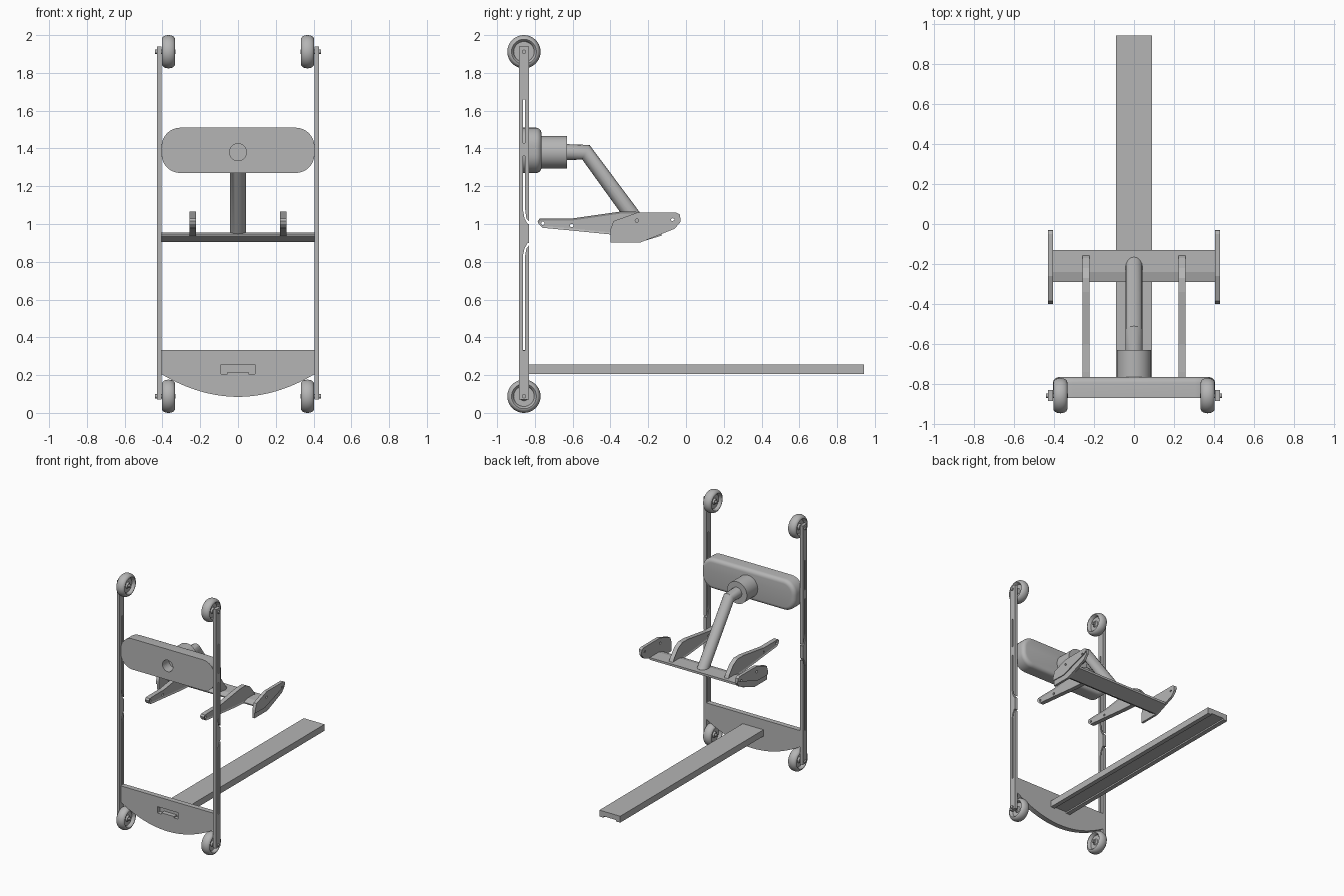
import bpy, bmesh, math
from mathutils import Vector, Matrix

cube = bpy.data.objects.get("Cube")
if cube:
    bpy.data.objects.remove(cube, do_unlink=True)

grey = bpy.data.materials.new("plain_grey")
grey.use_nodes = True
COLOUR = (0.46, 0.46, 0.46, 1)
grey.diffuse_color = COLOUR
for node in grey.node_tree.nodes:
    if node.type == 'BSDF_PRINCIPLED':
        node.inputs["Base Color"].default_value = COLOUR


def select(ob):
    bpy.ops.object.select_all(action='DESELECT')
    ob.select_set(True)
    bpy.context.view_layer.objects.active = ob


def finish(name, bm, smooth=False):
    bmesh.ops.recalc_face_normals(bm, faces=bm.faces[:])
    mesh = bpy.data.meshes.new(name)
    bm.to_mesh(mesh)
    bm.free()
    mesh.materials.append(grey)
    ob = bpy.data.objects.new(name, mesh)
    bpy.context.collection.objects.link(ob)
    select(ob)
    if smooth:
        bpy.ops.object.shade_smooth_by_angle(angle=math.radians(35))
    return ob


def prism_bm(points, axis, a, b):
    """Extrude a profile: (y, z) points along x, or (x, z) points along y."""
    bm = bmesh.new()
    place = (lambda p: (a, p[0], p[1])) if axis == 'x' else (lambda p: (p[0], a, p[1]))
    face = bm.faces.new([bm.verts.new(place(p)) for p in points])
    geo = bmesh.ops.extrude_face_region(bm, geom=[face])["geom"]
    move = Vector((b - a, 0, 0)) if axis == 'x' else Vector((0, b - a, 0))
    bmesh.ops.translate(bm, vec=move, verts=[v for v in geo if isinstance(v, bmesh.types.BMVert)])
    bmesh.ops.recalc_face_normals(bm, faces=bm.faces[:])
    return bm


def prism(name, points, axis, a, b, smooth=False):
    return finish(name, prism_bm(points, axis, a, b), smooth)


def box(y0, y1, z0, z1):
    return [(y0, z0), (y1, z0), (y1, z1), (y0, z1)]


def circle(cy, cz, r, n=24):
    return [(cy + r * math.cos(2 * math.pi * i / n), cz + r * math.sin(2 * math.pi * i / n))
            for i in range(n)]


def cut(ob, cutter):
    cutter.hide_render = True
    mod = ob.modifiers.new("cut", 'BOOLEAN')
    mod.operation = 'DIFFERENCE'
    mod.solver = 'EXACT'
    mod.object = cutter
    select(ob)
    bpy.ops.object.modifier_apply(modifier=mod.name)
    bpy.data.objects.remove(cutter, do_unlink=True)


def wheel(name, x, y, z):
    # Half section from the hub out over the round tyre, spun about x
    w, r = 0.036, 0.088
    section = [(-0.024, 0), (-0.024, 0.018), (-0.012, 0.024), (-0.012, 0.054), (-0.03, 0.06)]
    section += [(-w * math.cos(t) * 0.98, 0.066 + (r - 0.066) * math.sin(t))
                for t in [math.pi * i / 10 for i in range(6)]]
    section += [(-u, v) for u, v in reversed(section[:-1])]
    bm = bmesh.new()
    verts = [bm.verts.new((u, v, 0)) for u, v in section]
    edges = [bm.edges.new(pair) for pair in zip(verts, verts[1:])]
    bmesh.ops.spin(bm, geom=verts + edges, cent=(0, 0, 0), axis=(1, 0, 0),
                   angle=2 * math.pi, steps=40, use_duplicate=False)
    bmesh.ops.remove_doubles(bm, verts=bm.verts[:], dist=0.0002)
    bmesh.ops.translate(bm, vec=(x, y, z), verts=bm.verts[:])
    return finish(name, bm, True)


WHEEL_Y = -0.858
SLOTS = [
    box(-0.864, -0.852, 1.43, 1.66),
    [(-0.864, 1.36), (-0.852, 1.36), (-0.852, 1.08), (-0.845, 1.03), (-0.82, 1.0),
     (-0.838, 1.0), (-0.855, 1.03), (-0.864, 1.08)],
    [(-0.864, 0.33), (-0.852, 0.33), (-0.852, 0.83), (-0.845, 0.87), (-0.82, 0.9),
     (-0.838, 0.9), (-0.855, 0.87), (-0.864, 0.83)],
]
FIN = [(-0.78, 1.0), (-0.785, 1.015), (-0.775, 1.028), (-0.74, 1.03), (-0.6, 1.03),
       (-0.34, 1.067), (-0.27, 1.067), (-0.22, 1.04), (-0.17, 0.98), (-0.15, 0.94),
       (-0.26, 0.935), (-0.4, 0.945), (-0.6, 0.965), (-0.76, 0.98)]
GRIP = [(-0.4, 0.945), (-0.285, 0.942), (-0.06, 1.015), (-0.03, 1.03), (-0.032, 1.05),
        (-0.05, 1.06), (-0.26, 1.06), (-0.385, 1.015), (-0.4, 0.97)]
FLANGE = [(-0.4, 0.903), (-0.24, 0.903), (-0.06, 0.975), (-0.03, 1.01), (-0.03, 1.03),
          (-0.06, 1.02), (-0.285, 0.95), (-0.4, 0.95)]

for side, s in (("left", 1), ("right", -1)):
    # Slotted upright with wheels and axle bolts at both ends
    rail = prism(side + "_rail", box(-0.885, -0.83, 0.07, 1.94), 'x', s * 0.405, s * 0.43)
    for slot in SLOTS:
        cut(rail, prism("slot_cutter", slot, 'x', s * 0.39, s * 0.45))
    for end, z in (("lower", 0.088), ("upper", 1.912)):
        wheel(f"{side}_{end}_wheel", s * 0.368, WHEEL_Y, z)
        prism(f"{side}_{end}_axle", circle(WHEEL_Y, z, 0.011, 16), 'x', s * 0.33, s * 0.44, True)

    # Tapered fin with a recessed panel on each face
    bm = prism_bm(FIN, 'x', s * 0.222, s * 0.257)
    for f in [f for f in bm.faces if abs(f.normal.x) > 0.9]:
        bmesh.ops.inset_region(bm, faces=[f], thickness=0.011, depth=-0.005)
    fin = finish(side + "_fin", bm)
    for y, z in ((-0.758, 1.004), (-0.605, 0.992)):
        cut(fin, prism("hole_cutter", circle(y, z, 0.009, 12), 'x', s * 0.2, s * 0.28))

    # End plate of the crossbar, with a thinner lower flange
    plate = prism(side + "_end_plate", GRIP, 'x', s * 0.405, s * 0.43)
    for y, z in ((-0.26, 1.018), (-0.07, 1.022)):
        cut(plate, prism("hole_cutter", circle(y, z, 0.009, 12), 'x', s * 0.39, s * 0.45))
    prism(side + "_end_flange", FLANGE, 'x', s * 0.405, s * 0.423)

# Bent crossbar between the end plates
prism("crossbar", [(-0.29, 0.935), (-0.24, 0.905), (-0.13, 0.938), (-0.13, 0.955),
                   (-0.24, 0.955), (-0.29, 0.942)], 'x', -0.405, 0.405)

# Rounded pad with softened back edges and a round socket in front
pad = []
R = 0.1
for cx, cz, start in ((0.305, 1.41, 0), (-0.305, 1.41, 1), (-0.305, 1.37, 2), (0.305, 1.37, 3)):
    pad += [(cx + R * math.cos(t), cz + R * math.sin(t))
            for t in [(start + i / 8) * math.pi / 2 for i in range(9)]]
bm = prism_bm(pad, 'y', -0.87, -0.765)
rim = [e for e in bm.edges if all(v.co.y > -0.77 for v in e.verts)]
bmesh.ops.bevel(bm, geom=rim, offset=0.03, segments=5, profile=0.5, affect='EDGES')
pad_ob = finish("pad", bm, True)
cut(pad_ob, prism("socket_cutter", circle(0, 1.38, 0.045, 32), 'y', -0.9, -0.79))

# Pivot housing and the bent arm down to the crossbar
prism("pivot_housing", circle(0, 1.38, 0.086, 40), 'y', -0.78, -0.63, True)
curve = bpy.data.curves.new("arm", 'CURVE')
curve.dimensions = '3D'
curve.bevel_depth = 0.043
curve.bevel_resolution = 6
curve.use_fill_caps = True
path = curve.splines.new('POLY')
path.points.add(2)
for p, (y, z) in zip(path.points, ((-0.64, 1.38), (-0.53, 1.38), (-0.2, 0.93))):
    p.co = (0, y, z, 1)
curve.materials.append(grey)
arm = bpy.data.objects.new("arm", curve)
bpy.context.collection.objects.link(arm)
select(arm)
bpy.ops.object.convert(target='MESH')
bpy.ops.object.shade_smooth_by_angle(angle=math.radians(35))

# Curved foot board, pierced by the profile of the grooved plank
PLANK = [(-0.09, 0.205), (-0.055, 0.205), (-0.055, 0.216), (0.055, 0.216),
         (0.055, 0.205), (0.09, 0.205), (0.09, 0.255), (-0.09, 0.255)]
arc = [(0.405 * i / 16, 0.085 + 0.12 * (i / 16) ** 2) for i in range(-16, 17)]
board = prism("foot_board", arc + [(0.405, 0.333), (-0.405, 0.333)], 'y', -0.87, -0.83)
cut(board, prism("plank_cutter", PLANK, 'y', -0.9, -0.8))
prism("plank", PLANK, 'y', -0.835, 0.942)
